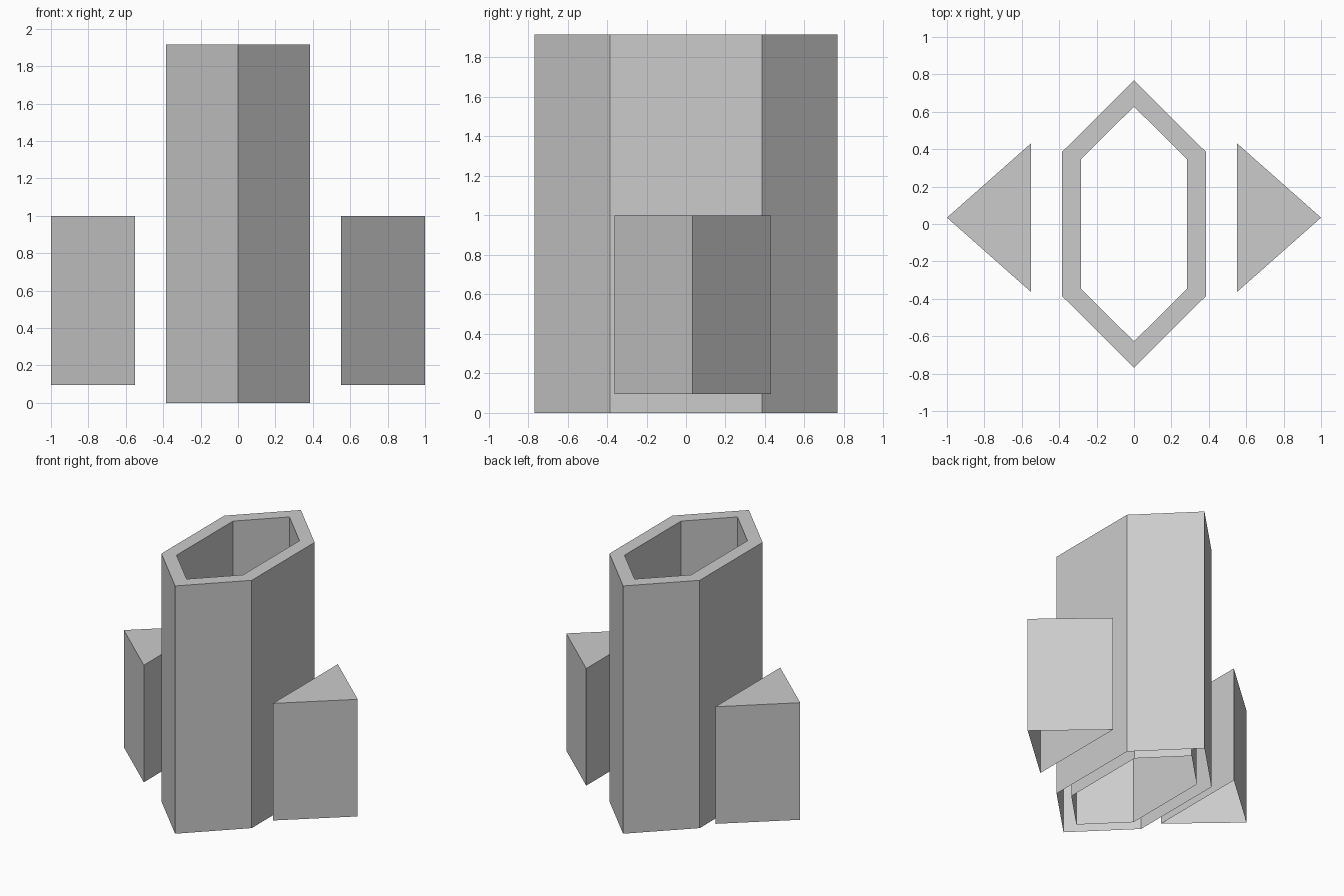
import bpy, bmesh

if "Cube" in bpy.data.objects:
    bpy.data.objects.remove(bpy.data.objects["Cube"])


def loft(name, rings, cap=False):
    """Join counter-clockwise rings of (profile, z) with quads; optionally cap the last."""
    bm = bmesh.new()
    loops = [[bm.verts.new((x, y, z)) for x, y in prof] for prof, z in rings]
    for a, b in zip(loops, loops[1:]):
        n = len(a)
        for i in range(n):
            j = (i + 1) % n
            bm.faces.new((a[i], a[j], b[j], b[i]))
    if cap:
        bm.faces.new(loops[-1])
    mesh = bpy.data.meshes.new(name)
    bm.to_mesh(mesh)
    bm.free()
    obj = bpy.data.objects.new(name, mesh)
    bpy.context.collection.objects.link(obj)
    return obj


def hexagon(half_x, side_y, tip_y):
    return [(half_x, -side_y), (half_x, side_y), (0, tip_y),
            (-half_x, side_y), (-half_x, -side_y), (0, -tip_y)]


# Hollow hexagonal tower: outer wall, top rim, inner wall; underside left open
HEIGHT = 1.915
outer = hexagon(0.386, 0.384, 0.768)
inner = hexagon(0.284, 0.345, 0.628)
loft("tower", [(outer, 0), (outer, HEIGHT), (inner, HEIGHT), (inner, 0)])

# Triangular side blocks, open underneath, mirrored across x
triangle = [(0.552, -0.362), (1.0, 0.034), (0.552, 0.43)]
blocks = loft("side_blocks", [(triangle, 0.095), (triangle, 1.0)], cap=True)
blocks.modifiers.new("mirror", 'MIRROR').use_axis[0] = True
